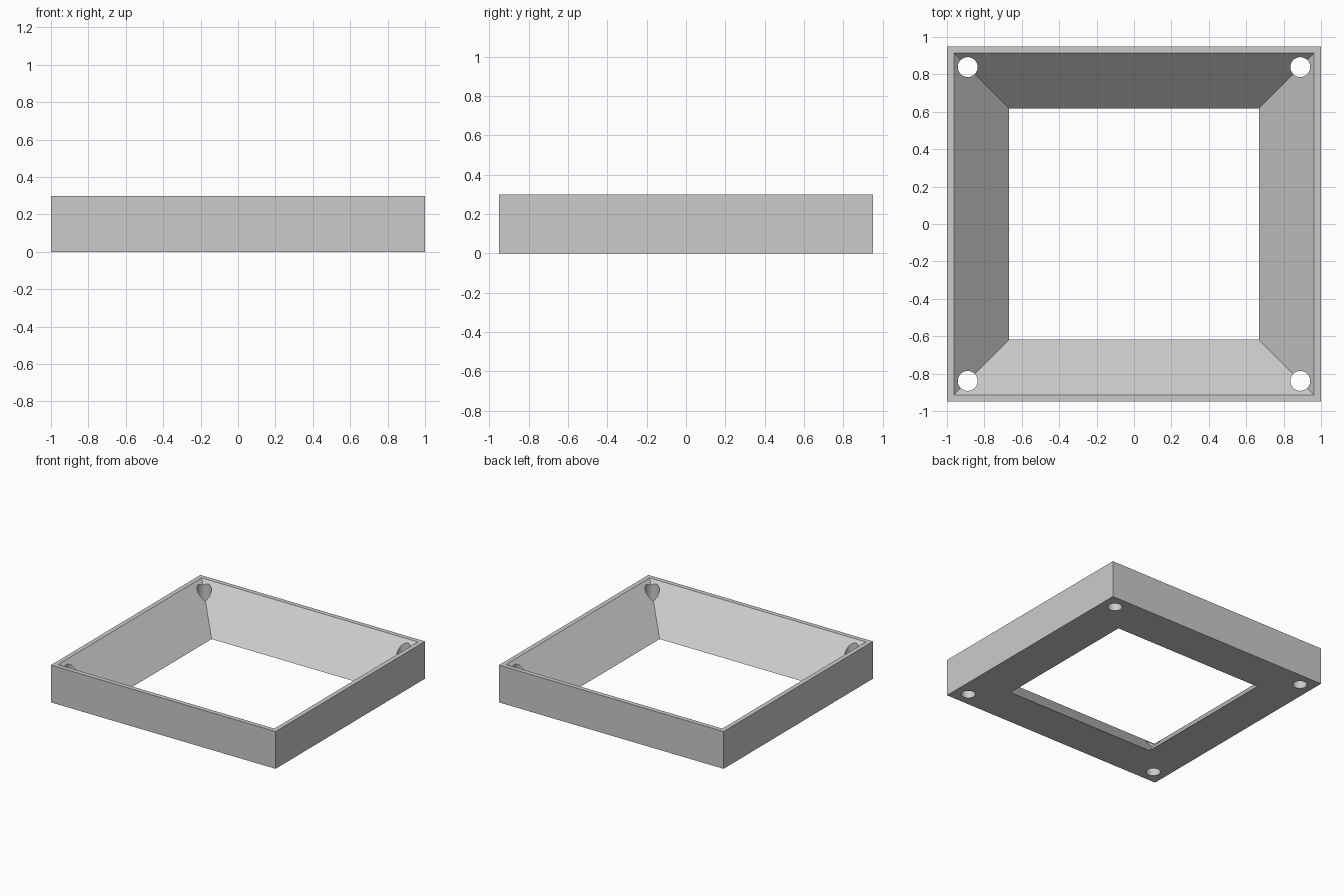
import bpy
import bmesh

cube = bpy.data.objects.get("Cube")
if cube:
    bpy.data.objects.remove(cube, do_unlink=True)

HALF_X, HALF_Y, HEIGHT = 1.0, 0.95, 0.3
RIM, LEDGE = 0.037, 0.333          # wall width at the top and at the bottom
HOLE_INSET, HOLE_RADIUS = 0.111, 0.053

grey = bpy.data.materials.new("plain grey")
grey.use_nodes = True
colour = (0.6, 0.6, 0.6, 1)
grey.diffuse_color = colour
grey.node_tree.nodes["Principled BSDF"].inputs["Base Color"].default_value = colour


def make_object(name, bm):
    bmesh.ops.recalc_face_normals(bm, faces=bm.faces)
    mesh = bpy.data.meshes.new(name)
    bm.to_mesh(mesh)
    bm.free()
    mesh.materials.append(grey)
    obj = bpy.data.objects.new(name, mesh)
    bpy.context.collection.objects.link(obj)
    return obj


def ring(bm, inset, z):
    x, y = HALF_X - inset, HALF_Y - inset
    return [bm.verts.new((sx * x, sy * y, z))
            for sx, sy in ((-1, -1), (1, -1), (1, 1), (-1, 1))]


# Square frame with upright outer walls and sloping inner walls
bm = bmesh.new()
rings = [ring(bm, 0, 0), ring(bm, 0, HEIGHT), ring(bm, RIM, HEIGHT), ring(bm, LEDGE, 0)]
for a, b in zip(rings, rings[1:] + rings[:1]):
    for i in range(4):
        j = (i + 1) % 4
        bm.faces.new((a[i], a[j], b[j], b[i]))
frame = make_object("tray_frame", bm)

# Round screw holes through the four corners
bm = bmesh.new()
for sx in (-1, 1):
    for sy in (-1, 1):
        made = bmesh.ops.create_cone(bm, cap_ends=True, segments=48, depth=1,
                                     radius1=HOLE_RADIUS, radius2=HOLE_RADIUS)
        bmesh.ops.translate(bm, verts=made["verts"],
                            vec=(sx * (HALF_X - HOLE_INSET), sy * (HALF_Y - HOLE_INSET), 0.2))
cutter = make_object("hole_cutter", bm)
cutter.hide_render = True

cut = frame.modifiers.new("corner holes", "BOOLEAN")
cut.operation = "DIFFERENCE"
cut.solver = "EXACT"
cut.object = cutter

# Apply the cut, then discard the cutter and smooth the hole walls
bpy.ops.object.select_all(action="DESELECT")
frame.select_set(True)
bpy.context.view_layer.objects.active = frame
bpy.ops.object.modifier_apply(modifier=cut.name)
bpy.data.objects.remove(cutter, do_unlink=True)
bpy.ops.object.shade_smooth_by_angle()
